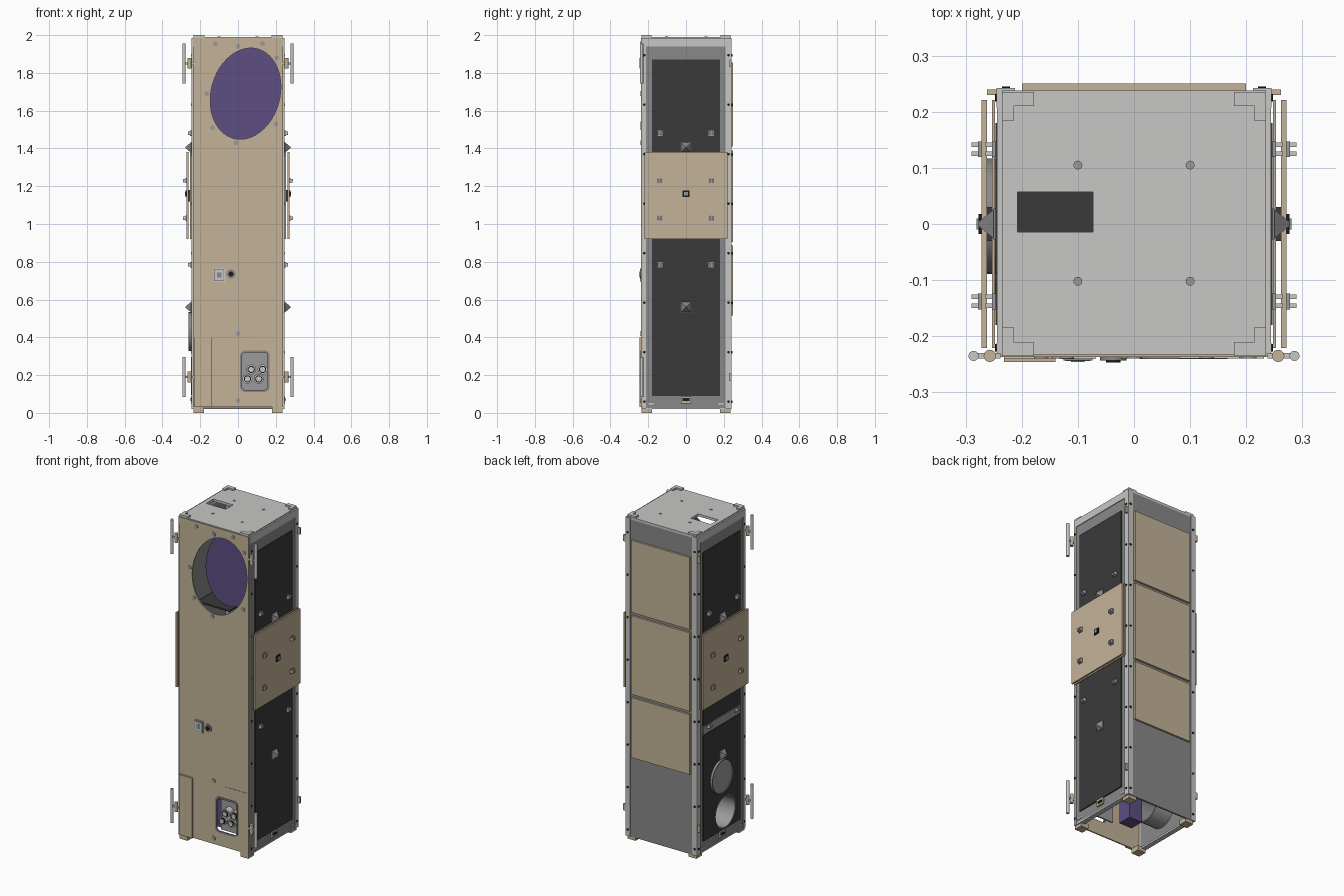
import bpy, bmesh, math
from mathutils import Vector

if "Cube" in bpy.data.objects:
    bpy.data.objects.remove(bpy.data.objects["Cube"], do_unlink=True)


def material(name, *rgb):
    m = bpy.data.materials.new(name)
    m.use_nodes = True
    m.diffuse_color = (*rgb, 1)
    m.node_tree.nodes["Principled BSDF"].inputs["Base Color"].default_value = (*rgb, 1)
    return m


tan = material("tan", .55, .45, .31)
light = material("light grey", .57, .57, .56)
mid = material("mid grey", .25, .25, .25)
dark = material("dark panel", .042, .042, .042)
black = material("black", .01, .01, .012)
purple = material("purple", .11, .075, .22)
silver = material("silver grey", .33, .33, .34)
AXES = {"x": (1, 2, 0), "y": (0, 2, 1), "z": (0, 1, 2)}
parts = []


def make(name, bm, mat):
    bmesh.ops.recalc_face_normals(bm, faces=bm.faces)
    me = bpy.data.meshes.new(name)
    bm.to_mesh(me)
    bm.free()
    me.materials.append(mat)
    ob = bpy.data.objects.new(name, me)
    bpy.context.collection.objects.link(ob)
    parts.append(ob)
    return ob


def prism(name, pts, axis, lo, hi, mat, tip=1):
    """Extrude a flat outline along an axis, scaling the far end by tip."""
    bm = bmesh.new()
    a, b, c = AXES[axis]
    mu = sum(p[0] for p in pts) / len(pts)
    mv = sum(p[1] for p in pts) / len(pts)
    rings = []
    for level, k in ((lo, 1), (hi, tip)):
        ring = []
        for u, v in pts:
            co = Vector((0, 0, 0))
            co[a], co[b], co[c] = mu + (u - mu) * k, mv + (v - mv) * k, level
            ring.append(bm.verts.new(co))
        rings.append(ring)
        bm.faces.new(ring)
    for i in range(len(pts)):
        j = (i + 1) % len(pts)
        bm.faces.new((rings[0][i], rings[0][j], rings[1][j], rings[1][i]))
    return make(name, bm, mat)


def rect(u0, u1, v0, v1):
    return [(u0, v0), (u1, v0), (u1, v1), (u0, v1)]


def square(u, v, h):
    return rect(u - h, u + h, v - h, v + h)


def oval(u, v, ru, rv=None, tilt=0, n=24):
    rv = rv or ru
    c, s = math.cos(tilt), math.sin(tilt)
    ring = [(ru * math.cos(2 * math.pi * i / n), rv * math.sin(2 * math.pi * i / n)) for i in range(n)]
    return [(u + p * c - q * s, v + p * s + q * c) for p, q in ring]


def rounded(u0, u1, v0, v1, r):
    pts = []
    for k, (u, v) in enumerate(((u1 - r, v1 - r), (u0 + r, v1 - r), (u0 + r, v0 + r), (u1 - r, v0 + r))):
        for i in range(6):
            t = math.pi / 2 * (k + i / 5)
            pts.append((u + r * math.cos(t), v + r * math.sin(t)))
    return pts


def box(name, x, y, z, mat):
    return prism(name, rect(*x, *y), "z", *z, mat)


def cut(ob, outline, axis, lo, hi):
    cutter = prism("cutter", outline, axis, lo, hi, black)
    cutter.hide_render = True
    mod = ob.modifiers.new("opening", "BOOLEAN")
    mod.operation, mod.solver, mod.object = "DIFFERENCE", "EXACT", cutter
    bpy.context.view_layer.objects.active = ob
    bpy.ops.object.modifier_apply(modifier=mod.name)
    parts.remove(cutter)
    bpy.data.objects.remove(cutter, do_unlink=True)


def tube(name, u, v, r, axis, lo, hi, mat):
    ob = prism(name, oval(u, v, r, n=32), axis, lo, hi, mat)
    cut(ob, oval(u, v, r * .95, n=32), axis, min(lo, hi) - .1, max(lo, hi) + .1)
    return ob


# Front plate with the slanted oval aperture and connector window
aperture = oval(.04, 1.69, .182, .245, math.radians(-15), 64)
window = rounded(.015, .163, .115, .327, .025)
front = box("front_plate", (-.238, .238), (-.237, -.229), (.03, 1.985), tan)
cut(front, aperture, "y", -.4, -.2)
cut(front, window, "y", -.4, -.2)
prism("aperture_mirror", aperture, "y", -.105, -.095, purple)
box("front_side_strip", (-.232, -.14), (-.246, -.237), (.03, .4), tan)
for x0, x1 in ((-.232, -.14), (.08, .232)):
    box("seam_line", (x0, x1), (-.24, -.236), (.398, .403), light)

# Connector window: dark rim, backing plate and four round sockets
rim = prism("window_rim", rounded(.011, .167, .111, .331, .027), "y", -.241, -.232, mid)
cut(rim, rounded(.021, .157, .121, .321, .021), "y", -.4, -.2)
box("window_backing", (.01, .17), (-.178, -.17), (.1, .34), silver)
for x, z in ((.07, .23), (.13, .23), (.05, .18), (.11, .18)):
    prism("socket", oval(x, z, .026), "y", -.178, -.222, light)
    prism("socket_ring", oval(x, z, .019), "y", -.222, -.226, black)
    prism("socket_core", oval(x, z, .014), "y", -.222, -.232, light)
box("inner_module", (-.1, -.01), (-.14, -.05), (.09, .26), purple)

# Square and round ports in the middle of the front
for h, y, m in ((.031, -.241, light), (.026, -.243, mid), (.022, -.2445, light), (.012, -.246, mid)):
    prism("square_port", rect(-.1 - h, -.1 + h, .73 - h * 1.2, .73 + h * 1.2), "y", -.237, y, m)
prism("round_port", oval(-.037, .735, .024), "y", -.237, -.243, mid)
prism("round_port_core", oval(-.037, .735, .013), "y", -.243, -.247, black)
for x, z in ((-.12, 1.955), (0, 1.94), (.13, 1.955), (.205, 1.88), (-.165, 1.69), (-.135, 1.51),
             (.2, 1.53), (-.01, 1.43), (0, .42), (0, .065)):
    prism("front_screw", oval(x, z, .013, n=12), "y", -.236, -.24, silver)

# Top plate with slot, corner brackets and screws
top = box("top_plate", (-.235, .235), (-.233, .238), (1.975, 1.99), light)
cut(top, rect(-.208, -.073, -.014, .057), "z", 1.8, 2.2)
for x in (-.1, .1):
    for y in (-.102, .105):
        prism("top_screw", oval(x, y, .008, n=12), "z", 1.989, 1.993, silver)
box("inner_shelf", (-.22, .0), (-.08, .2), (1.40, 1.41), dark)

# Back wall with three tan panels
box("back_wall", (-.232, .232), (.228, .238), (.02, 1.98), mid)
for z0, z1 in ((1.41, 1.855), (.905, 1.39), (.515, .885)):
    box("back_panel", (-.2, .2), (.238, .25), (z0, z1), tan)

for s in (-1, 1):
    def sx(a, b):
        return tuple(sorted((s * a, s * b)))

    # Corner rails, brackets, feet and rail screws
    for y0, y1, e in ((-.229, -.212, -1), (.208, .242, 1)):
        box("corner_rail", sx(.212 if e > 0 else .23, .245), (y0, y1), (.02, 1.985), light)
        for a, b in ((.178, .235), (.215, .235)):
            ys = (.212, .239) if a < .2 else (.185, .239)
            box("top_bracket", sx(a, b), tuple(sorted((e * ys[0] * .99, e * ys[1] * .985))), (1.988, 2.0), light)
        box("foot", sx(.18, .235), tuple(sorted((e * .18, e * .235))), (0, .03), tan)
        for i in range(8):
            z = .06 + i * .262
            prism("rail_screw", oval((y0 + y1) / 2, z, .007, n=10), "x", s * .244, s * .248, black)
            if e > 0:
                prism("rail_screw_back", oval(s * .228, z, .007, n=10), "y", .241, .245, black)

    # Side wall and dark panels; one side has round openings
    wall = box("side_wall", sx(.229, .24), (-.215, .21), (.025, 1.94), mid)
    box("side_top_band", sx(.229, .244), (-.232, .238), (1.94, 1.985), light)
    box("side_bottom_edge", sx(.21, .24), (-.229, .238), (.02, .032), light)
    spans = ((.09, 1.87),) if s > 0 else ((.09, .74), (.8, 1.87))
    panels = [box("dark_panel", sx(.24, .247), (-.18, .18), span, dark) for span in spans]
    if s < 0:
        for ob in (wall, panels[0]):
            cut(ob, oval(-.03, .195, .1, n=32), "x", -.4, -.2)
        tube("side_tube", -.03, .195, .1, "x", -.248, -.11, silver)
        tube("cover_rim", .014, .43, .103, "x", -.246, -.262, mid)
        prism("cover_disc", oval(.014, .43, .099, n=32), "x", -.246, -.257, silver)
        box("panel_divider", (-.246, -.239), (-.18, .18), (.745, .795), silver)

    # Double tan plate with centre block
    for a, b in ((.2475, .253), (.262, .272)):
        box("side_plate", sx(a, b), (-.221, .221), (.92, 1.38), tan)
    prism("plate_spacer", square(0, 1.15, .03), "x", s * .25, s * .265, dark)
    prism("plate_centre", square(0, 1.16, .018), "x", s * .272, s * .277, black)
    prism("plate_centre_cap", square(0, 1.16, .01), "x", s * .277, s * .281, silver)

    # Sun sensor pyramids and paired pins
    for z in (.56, 1.405):
        prism("pyramid_base", square(0, z, .028), "x", s * .247, s * .25, mid)
        prism("pyramid", square(0, z, .026), "x", s * .25, s * .278, mid, .12)
    for z, base in ((.785, .247), (1.03, .272), (1.23, .272), (1.48, .247)):
        for y in (-.138, .133):
            for d in (-.008, .008):
                prism("pin", rect(y + d - .004, y + d + .004, z - .009, z + .009), "x",
                      s * base, s * (base + .018), light)
            prism("pin_base", square(y, z, .014), "x", s * base, s * (base + .006), silver)

    # Small port and marks at the foot of the side
    prism("foot_port", rect(-.027, .027, .05, .088), "x", s * .24, s * .25, tan)
    prism("foot_port_slot", rect(-.018, .018, .062, .078), "x", s * .25, s * .252, black)
    for y in (-.185, .185):
        prism("foot_mark", rect(y - .016, y + .016, .045, .053), "x", s * .24, s * .243, light)

    # Antenna rods on tan mounts
    for z in (.19, 1.85):
        prism("antenna_rod", oval(s * .286, -.235, .009, n=16), "z", z - .105, z + .105, light)
        prism("antenna_mount", oval(s * .257, -.235, .011, n=16), "z", z - .028, z + .028, tan)
        prism("antenna_arm", square(-.235, z, .005), "x", s * .238, s * .284, light)
        box("rear_lug", sx(.238, .262), (.23, .24), (z - .02, z + .02), tan)

# Smooth the round parts while keeping hard edges
bpy.ops.object.select_all(action="DESELECT")
for ob in parts:
    if len(ob.data.polygons) > 8:
        ob.select_set(True)
        bpy.context.view_layer.objects.active = ob
bpy.ops.object.shade_smooth_by_angle(angle=math.radians(35))
